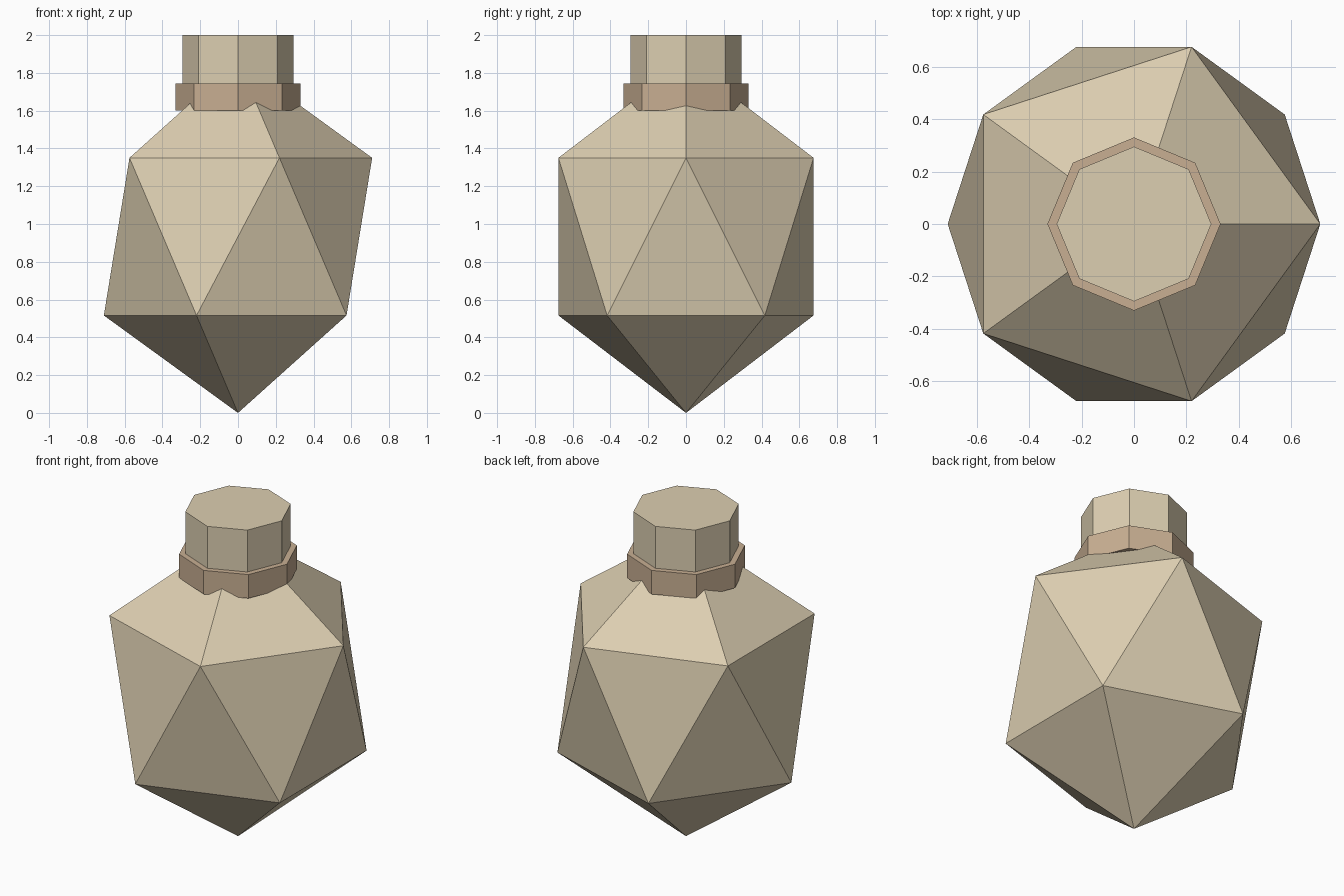
import bpy

if "Cube" in bpy.data.objects:
    bpy.data.objects.remove(bpy.data.objects["Cube"])


def material(name, rgb):
    mat = bpy.data.materials.new(name)
    mat.diffuse_color = (*rgb, 1)
    mat.use_nodes = True
    mat.node_tree.nodes["Principled BSDF"].inputs["Base Color"].default_value = mat.diffuse_color
    return mat


def octagon_prism(name, radius, bottom, top, mat):
    bpy.ops.mesh.primitive_cylinder_add(
        vertices=8, radius=radius, depth=top - bottom,
        location=(0, 0, (top + bottom) / 2))
    ob = bpy.context.object
    ob.name = name
    ob.data.materials.append(mat)
    return ob


glass = material("pale_tan", (0.72, 0.62, 0.44))
band = material("brown_tan", (0.58, 0.43, 0.29))

# Faceted bottle body: stretched icosahedron standing on its point
HALF = 0.933
bpy.ops.mesh.primitive_ico_sphere_add(subdivisions=1, radius=1, location=(0, 0, HALF))
body = bpy.context.object
body.name = "bottle_body"
body.scale = (0.794, 0.794, HALF)
bpy.ops.object.transform_apply(location=False, rotation=False, scale=True)
body.data.materials.append(glass)

# Collar and neck
octagon_prism("collar", 0.33, 1.60, 1.745, band)
octagon_prism("neck", 0.295, 1.62, 2.0, glass)
